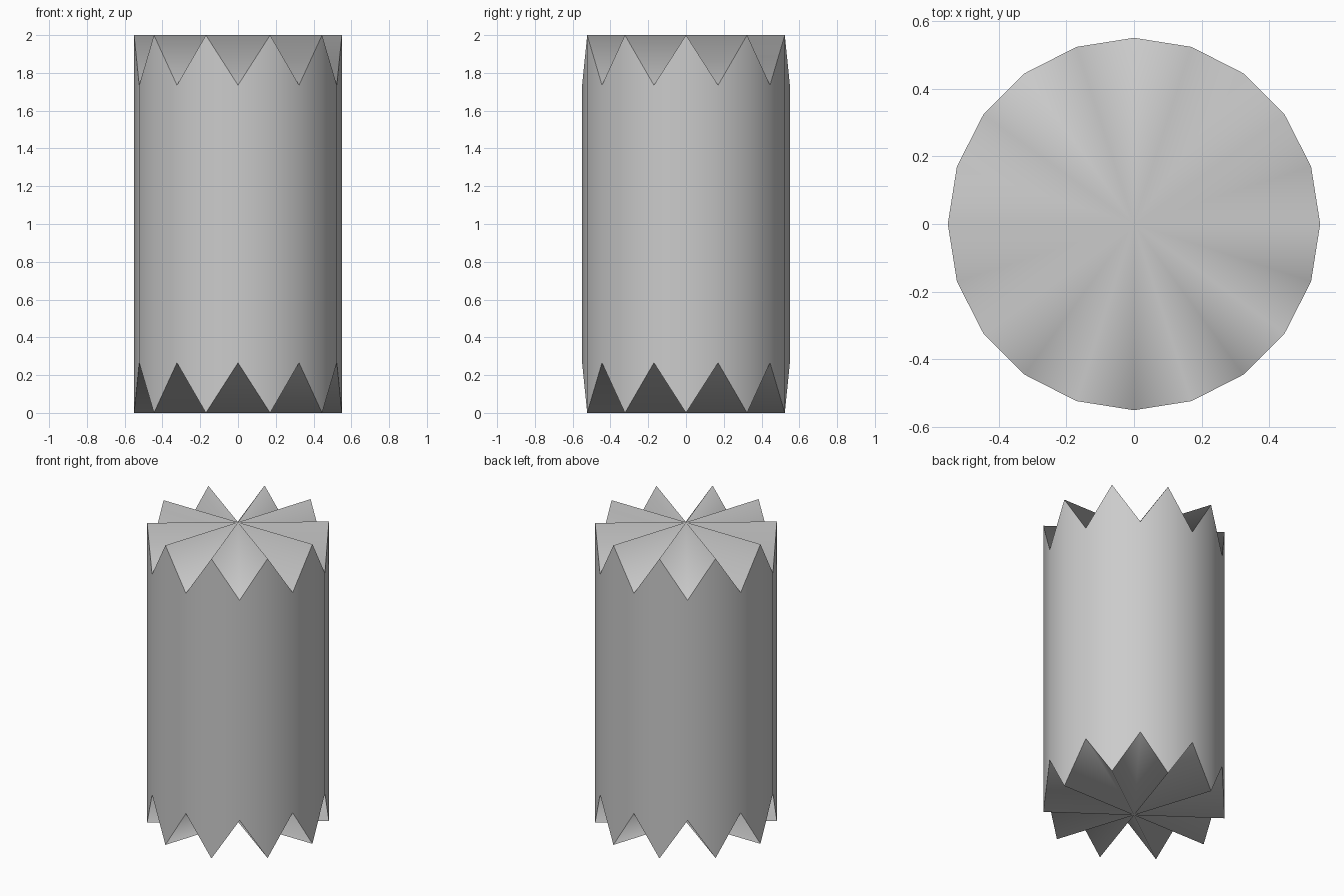
import bpy, bmesh, math

if "Cube" in bpy.data.objects:
    bpy.data.objects.remove(bpy.data.objects["Cube"])

SIDES, RADIUS, HEIGHT, NOTCH = 20, 0.55, 2.0, 0.265

bm = bmesh.new()

# Zigzag rims: every second corner is pulled in from the end
def rim(end_z, inward):
    ring = []
    for k in range(SIDES):
        a = -math.pi / 2 + k * math.tau / SIDES
        z = end_z + (inward * NOTCH if k % 2 == 0 else 0)
        ring.append(bm.verts.new((RADIUS * math.cos(a), RADIUS * math.sin(a), z)))
    return ring

bottom, top = rim(0, 1), rim(HEIGHT, -1)
bottom_centre = bm.verts.new((0, 0, 0))
top_centre = bm.verts.new((0, 0, HEIGHT))

# Side wall and pleated fan caps
for k in range(SIDES):
    n = (k + 1) % SIDES
    bm.faces.new((bottom[k], bottom[n], top[n], top[k]))
    bm.faces.new((top[k], top[n], top_centre))
    bm.faces.new((bottom[n], bottom[k], bottom_centre))

# Smooth wall and caps, with sharp rims between them
for f in bm.faces:
    f.smooth = True
for ring in (bottom, top):
    for k in range(SIDES):
        bm.edges.get((ring[k], ring[(k + 1) % SIDES])).smooth = False

mesh = bpy.data.meshes.new("pleated_column")
bm.to_mesh(mesh)
bm.free()
bpy.context.collection.objects.link(bpy.data.objects.new("pleated_column", mesh))
